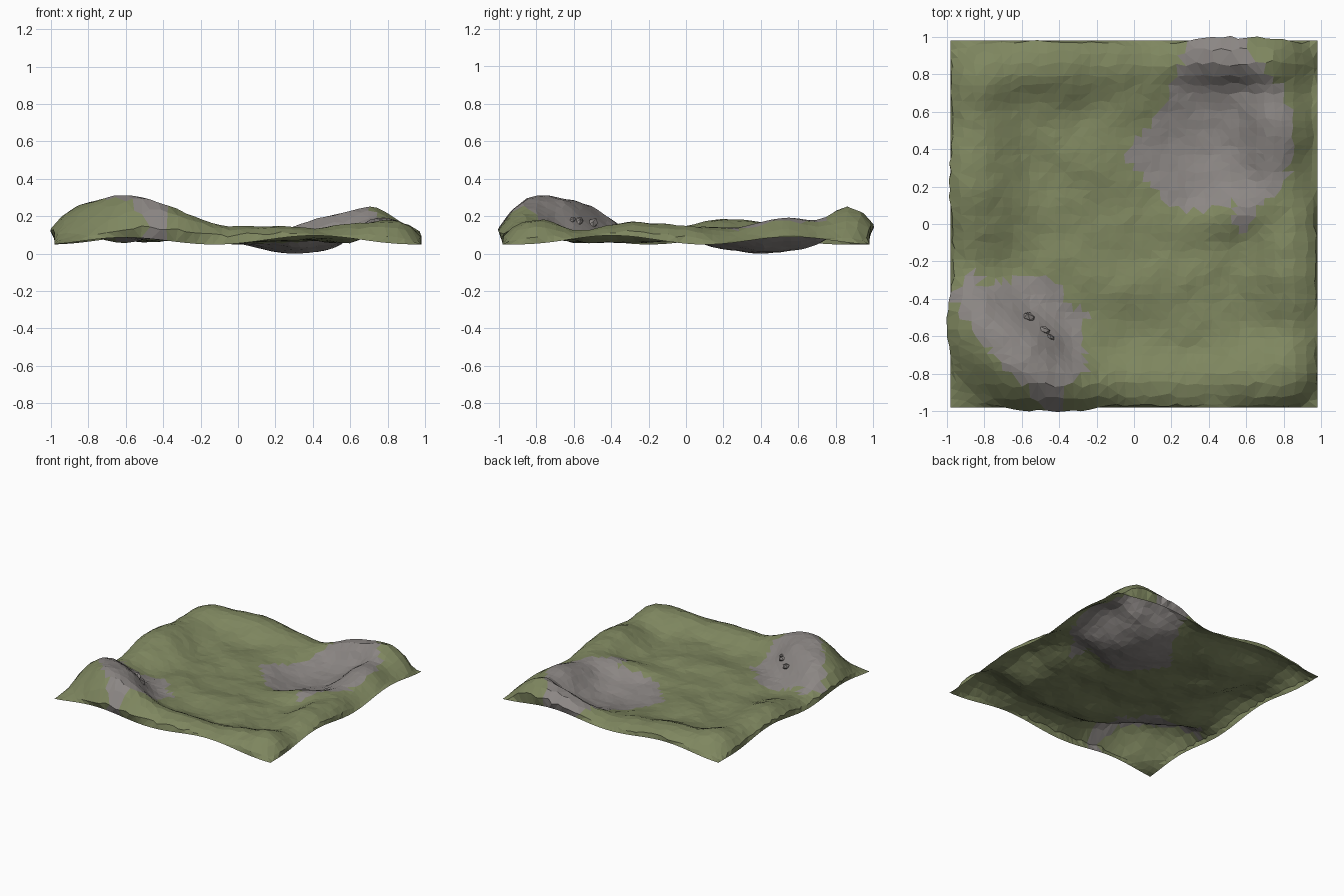
import bpy
import bmesh
import math
import random
from mathutils import Vector, noise

random.seed(4)
cube = bpy.data.objects.get("Cube")
if cube:
    bpy.data.objects.remove(cube, do_unlink=True)


def make_material(name, color):
    mat = bpy.data.materials.new(name)
    mat.use_nodes = True
    mat.diffuse_color = (*color, 1)
    shader = next(n for n in mat.node_tree.nodes if n.type == "BSDF_PRINCIPLED")
    shader.inputs["Base Color"].default_value = (*color, 1)
    shader.inputs["Roughness"].default_value = 0.9
    return mat


grass = make_material("moss green", (0.21, 0.24, 0.115))
rock = make_material("rock grey", (0.26, 0.24, 0.23))

HALF = 0.98      # half width of the ground sheet
RIM = 0.17       # width of the rounded border
FLOOR = 0.067    # general ground level

# Landforms: centre x, centre y, radius along, radius across, turn in degrees, height
landforms = [
    (-.64, -.69, .47, .21, -38, .225),   # south west ridge
    (-.82, -.86, .25, .20, 0, .03),      # its outer shoulder
    (-.82, .76, .24, .18, 0, .05),       # north west knoll
    (-.40, .86, .42, .19, 0, .09),       # north terrace
    (-.86, .26, .22, .48, -4, .105),     # west ridge
    (.77, -.82, .30, .18, 0, .10),       # south east knoll
    (.84, -.22, .17, .42, 0, .10),       # east ridge
    (.00, -.87, .50, .15, 0, .08),       # south rim
    (.05, -.32, .35, .12, 5, .03),       # low central swell
    (.58, .91, .34, .15, 0, .18),        # north east crest
    (.77, .55, .16, .32, 0, .12),        # shoulder beside the hollow
    (.50, .05, .25, .11, 20, .05),       # lip of the hollow
    (.32, .42, .28, .25, 0, -.069),      # hollow
]

# Outlines of the bare rock patches
rock_patches = [
    [(-.97, -.36), (-.87, -.23), (-.8, -.33), (-.6, -.28), (-.4, -.3), (-.36, -.42),
     (-.22, -.48), (-.3, -.55), (-.24, -.8), (-.35, -.86), (-.42, -1.1), (-.53, -.92),
     (-.72, -.74), (-.95, -.45)],
    [(.25, .88), (.35, 1.1), (.57, 1.1), (.62, .92), (.8, .72), (.86, .5), (.8, .18),
     (.66, .1), (.6, -.06), (.52, 0), (.55, .12), (.3, .06), (.15, .13), (-.05, .37),
     (.05, .5), (.17, .63)],
]


def land_height(x, y):
    z = FLOOR + 0.02 * noise.fractal(Vector((x * 3.2, y * 3.2, 0.7)), 0.8, 2.0, 3)
    for cx, cy, along, across, turn, height in landforms:
        c, s = math.cos(math.radians(turn)), math.sin(math.radians(turn))
        u = ((x - cx) * c + (y - cy) * s) / along
        v = ((y - cy) * c - (x - cx) * s) / across
        z += height * math.exp(-(u * u + v * v) ** 1.3)
    return z


def border(t):
    """Distance from the sheet edge as a fraction of the rim width."""
    return max(0.0, min(1.0, (HALF - abs(t)) / RIM))


def shape_point(x, y):
    """Drop the border to the wavy edge line and let its slope bulge outward."""
    land = land_height(x, y)
    fx, fy = border(x), border(y)
    wave = 1 + math.sin(5.5 * x + 6 * y + 5)
    edge = 0.047 + 0.026 * wave * (1 - min(abs(x), abs(y)) ** 3)
    fall = math.sin(fx * math.pi / 2) * math.sin(fy * math.pi / 2)
    bulge = min(0.065, 0.4 * max(0.0, land - 0.05))
    px = x + math.copysign(bulge * math.sin(math.pi * fx ** 0.55) * fy, x)
    py = y + math.copysign(bulge * math.sin(math.pi * fy ** 0.55) * fx, y)
    return Vector((px, py, edge + (land - edge) * fall))


def inside(x, y, outline):
    hit = False
    for (ax, ay), (bx, by) in zip(outline, outline[1:] + outline[:1]):
        if (ay > y) != (by > y) and x < ax + (y - ay) * (bx - ax) / (by - ay):
            hit = not hit
    return hit


# Ground sheet: jittered grid, raised by the landforms
bm = bmesh.new()
segments = 42
bmesh.ops.create_grid(bm, x_segments=segments, y_segments=segments, size=HALF)
jitter = 0.2 * 2 * HALF / segments
for v in bm.verts:
    x, y = v.co.x, v.co.y
    if abs(x) < HALF - 0.01:
        x += random.uniform(-jitter, jitter)
    if abs(y) < HALF - 0.01:
        y += random.uniform(-jitter, jitter)
    v.co = shape_point(x, y)

# Stand it on the floor
lowest = min(v.co.z for v in bm.verts)
for v in bm.verts:
    v.co.z -= lowest

# Triangulate and colour the rock patches
bmesh.ops.triangulate(bm, faces=bm.faces[:])
for f in bm.faces:
    p = f.calc_center_median()
    f.material_index = int(any(inside(p.x, p.y, o) for o in rock_patches))
bm.normal_update()
mesh = bpy.data.meshes.new("ground")
bm.to_mesh(mesh)
bm.free()
mesh.materials.append(grass)
mesh.materials.append(rock)
ground = bpy.data.objects.new("ground", mesh)
bpy.context.collection.objects.link(ground)


# Small boulders half sunk in the steep side of the ridge
def add_boulder(name, x, y, size):
    z = land_height(x, y) - lowest
    bpy.ops.mesh.primitive_ico_sphere_add(subdivisions=1, radius=size, location=(x, y, z))
    obj = bpy.context.object
    obj.name = name
    obj.scale = (1.2, 0.8, 0.8)
    obj.rotation_euler = (0.3, 0.5, -0.6)
    for v in obj.data.vertices:
        v.co *= random.uniform(0.8, 1.1)
    obj.data.materials.append(rock)


for name, x, y, size in [("boulder_upper", -.56, -.50, .033),
                         ("boulder_middle", -.475, -.57, .028),
                         ("boulder_lower", -.445, -.605, .02)]:
    add_boulder(name, x, y, size)
